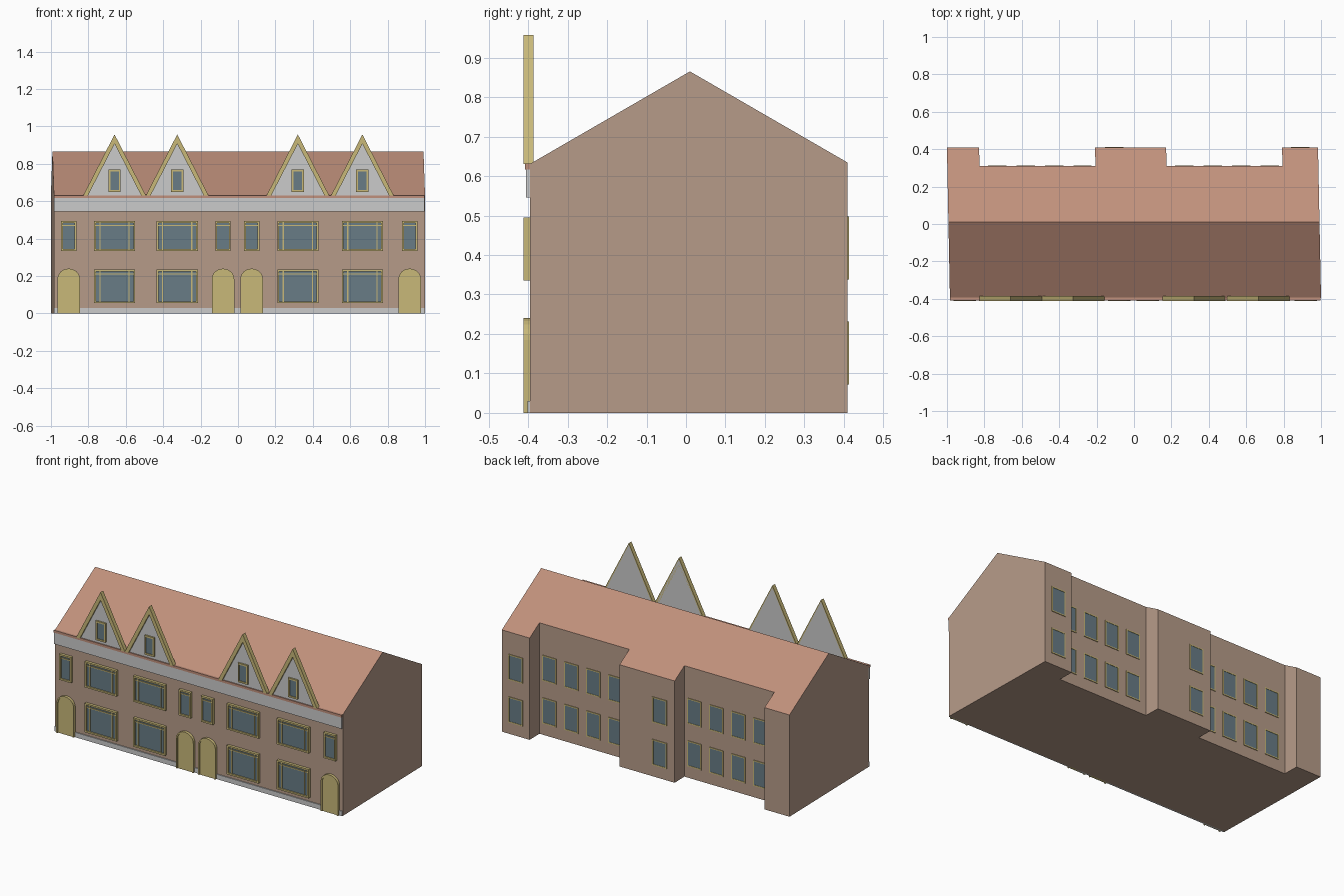
import bpy, bmesh, math

if "Cube" in bpy.data.objects:
    bpy.data.objects.remove(bpy.data.objects["Cube"])

def material(name, rgb):
    m = bpy.data.materials.new(name)
    m.diffuse_color = (*rgb, 1)
    m.use_nodes = True
    m.node_tree.nodes["Principled BSDF"].inputs["Base Color"].default_value = m.diffuse_color
    return m

BRICK = material("brick", (0.47, 0.33, 0.25))
TILE = material("roof_tile", (0.53, 0.28, 0.20))
WHITE = material("white_render", (0.72, 0.72, 0.70))
TRIM = material("cream_trim", (0.58, 0.48, 0.19))
GLASS = material("glass", (0.14, 0.20, 0.24))
FRONT = -0.395

def finish(name, bm, *mats):
    bmesh.ops.recalc_face_normals(bm, faces=bm.faces)
    mesh = bpy.data.meshes.new(name)
    bm.to_mesh(mesh)
    bm.free()
    for m in mats:
        mesh.materials.append(m)
    ob = bpy.data.objects.new(name, mesh)
    bpy.context.collection.objects.link(ob)
    return ob

def prism(bm, pts, y0, y1):
    """Extrude an x-z outline from y0 to y1."""
    a = [bm.verts.new((x, y0, z)) for x, z in pts]
    b = [bm.verts.new((x, y1, z)) for x, z in pts]
    bm.faces.new(a)
    bm.faces.new(b[::-1])
    n = len(pts)
    for i in range(n):
        j = (i + 1) % n
        bm.faces.new((a[i], b[i], b[j], a[j]))

def box(bm, x0, x1, z0, z1, y0, y1):
    prism(bm, [(x0, z0), (x1, z0), (x1, z1), (x0, z1)], y0, y1)

def window(frame, glass, x, hw, z0, z1, wall, out, depth=0.017, t=0.01, bars=(), transom=None):
    """Glazed opening on a wall; out is -1 for front, +1 for back."""
    y0, y1 = wall - out * 0.003, wall + out * depth
    box(glass, x - hw + t / 2, x + hw - t / 2, z0 + t / 2, z1 - t / 2, y0, wall + out * depth * 0.5)
    for s in (-1, 1):
        c = x + s * (hw - t / 2)
        box(frame, c - t / 2, c + t / 2, z0, z1, y0, y1)
    for z in (z0, z1 - t):
        box(frame, x - hw + t, x + hw - t, z, z + t, y0, y1)
    for b in bars:
        box(frame, x + b - 0.003, x + b + 0.003, z0 + t, z1 - t, y0, wall + out * depth * 0.8)
    if transom:
        box(frame, x - hw + t, x + hw - t, transom - 0.003, transom + 0.003, y0, wall + out * depth * 0.75)

# Main body: stepped footprint, top corners lifted to the pitched roof
def roof_z(y):
    return 0.865 - 0.578 * abs(y - 0.01)

E, RIDGE, BACK, REC = 0.992, 0.01, 0.409, 0.31
outline = [(-E, FRONT), (E, FRONT), (E, RIDGE), (E, BACK), (0.80, BACK), (0.80, REC),
           (0.18, REC), (0.18, BACK), (-0.20, BACK), (-0.20, REC), (-0.82, REC),
           (-0.82, BACK), (-E, BACK), (-E, RIDGE)]
bm = bmesh.new()
low = [bm.verts.new((x - 0.02 * y, y, 0)) for x, y in outline]
top = [bm.verts.new((x - 0.02 * y, y, roof_z(y))) for x, y in outline]
bm.faces.new(low[::-1])
for i in range(len(low)):
    j = (i + 1) % len(low)
    bm.faces.new((low[i], low[j], top[j], top[i]))
for loop in ([0, 1, 2, 13], list(range(2, 14))):
    bm.faces.new([top[i] for i in loop]).material_index = 1
finish("terrace_body", bm, BRICK, TILE)

# Front bands: plinth, frieze and eaves strip
bm = bmesh.new()
box(bm, -0.985, 0.998, 0, 0.03, -0.401, FRONT + 0.003)
finish("plinth", bm, WHITE)
bm = bmesh.new()
box(bm, -0.985, 0.998, 0.545, 0.617, -0.405, FRONT + 0.003)
finish("frieze", bm, WHITE)
bm = bmesh.new()
box(bm, -0.985, 0.998, 0.617, 0.632, -0.408, FRONT + 0.003)
finish("eaves_strip", bm, TILE)

# Front windows and gables
bays = (-0.66, -0.325, 0.32, 0.665)
entries = (-0.905, -0.08, 0.073, 0.918)
frame, glass, gable, barge = (bmesh.new() for _ in range(4))
for x in bays:
    for z0, z1 in ((0.055, 0.235), (0.335, 0.495)):
        window(frame, glass, x, 0.11, z0, z1, FRONT, -1, bars=(-0.078, 0.078), transom=z1 - 0.024)
    prism(gable, [(x - 0.16, 0.625), (x + 0.16, 0.625), (x, 0.945)], -0.402, -0.386)
    prism(barge, [(x - 0.168, 0.63), (x - 0.143, 0.63), (x, 0.907), (x + 0.143, 0.63),
                  (x + 0.168, 0.63), (x, 0.957)], -0.412, -0.386)
    window(frame, glass, x, 0.033, 0.65, 0.77, -0.402, -1, depth=0.01)
for x in entries:
    window(frame, glass, x, 0.041, 0.335, 0.495, FRONT, -1, transom=0.471)
finish("front_window_frames", frame, TRIM)
finish("front_window_glass", glass, GLASS)
finish("gable_walls", gable, WHITE)
finish("gable_bargeboards", barge, TRIM)

# Arched doors with raised surrounds
def arch(x, hw, spring, rise, n=12):
    return [(x + hw, 0)] + [(x + hw * math.cos(math.pi * i / n), spring + rise * math.sin(math.pi * i / n))
                            for i in range(n + 1)] + [(x - hw, 0)]

door, surround = bmesh.new(), bmesh.new()
for x in entries:
    outer, inner = arch(x, 0.06, 0.185, 0.055), arch(x, 0.051, 0.185, 0.046)
    prism(door, inner, -0.406, FRONT + 0.003)
    prism(surround, outer + inner[::-1], -0.412, FRONT + 0.003)
finish("doors", door, TRIM)
finish("door_surrounds", surround, TRIM)

# Back windows, two storeys
frame, glass = bmesh.new(), bmesh.new()
back = [(0.888, BACK), (-0.105, BACK)]
for first in (0.725, -0.275):
    back += [(first - 0.152 * i, REC) for i in range(4)]
for x, y in back:
    for z0, z1 in ((0.072, 0.232), (0.338, 0.497)):
        window(frame, glass, x, 0.049, z0, z1, y, 1, depth=0.004, t=0.007)
finish("back_window_frames", frame, TRIM)
finish("back_window_glass", glass, GLASS)
